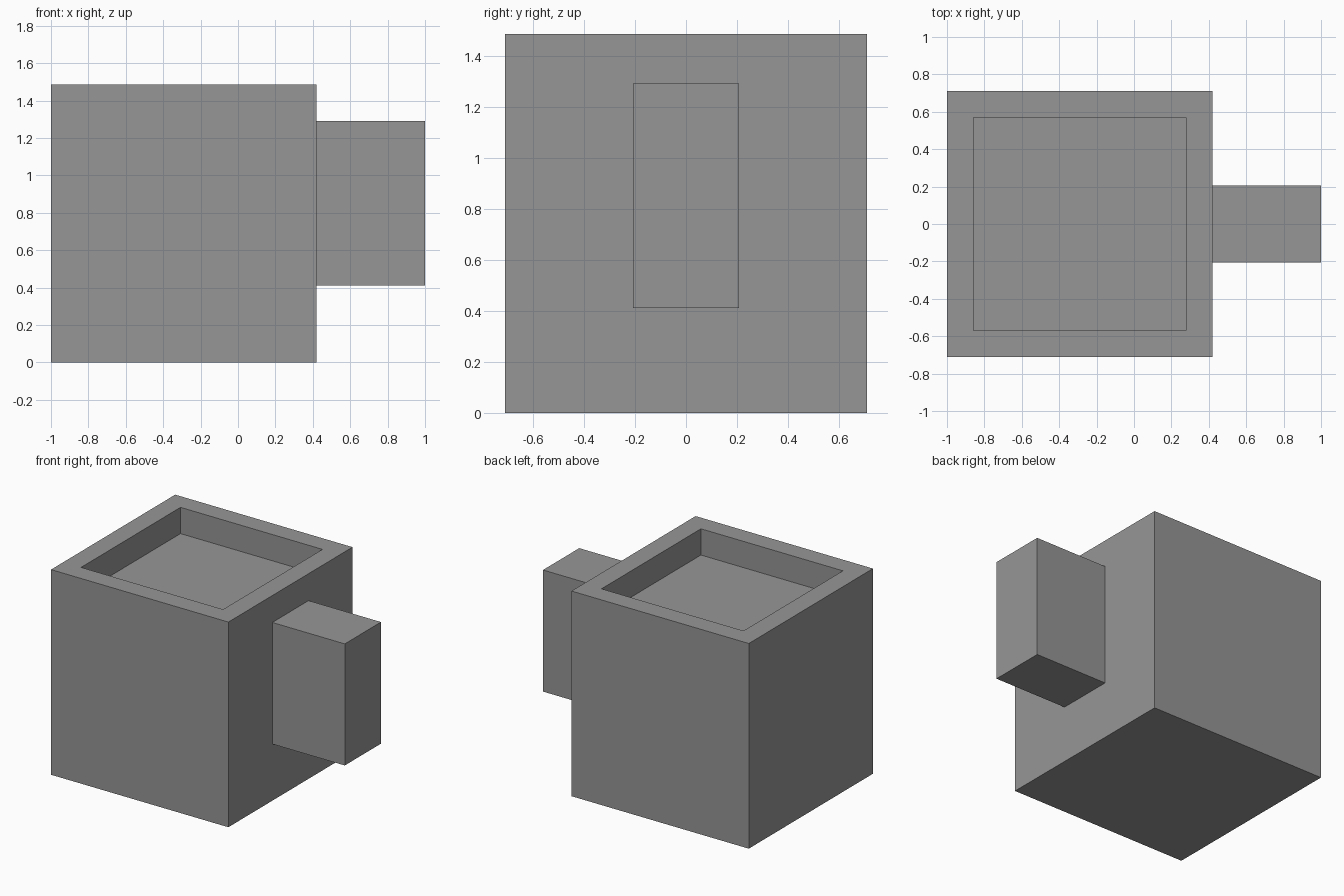
import bpy
import bmesh
from mathutils import Vector

cube = bpy.data.objects.get("Cube")
if cube:
    bpy.data.objects.remove(cube, do_unlink=True)

grey = bpy.data.materials.new("plain_grey")
grey.use_nodes = True
colour = (0.305, 0.305, 0.305, 1)
grey.diffuse_color = colour
grey.node_tree.nodes["Principled BSDF"].inputs["Base Color"].default_value = colour


def box_mesh(low, high):
    """Box between two opposite corners."""
    low, high = Vector(low), Vector(high)
    bm = bmesh.new()
    bmesh.ops.create_cube(bm, size=1)
    bmesh.ops.scale(bm, vec=high - low, verts=bm.verts)
    bmesh.ops.translate(bm, vec=(low + high) / 2, verts=bm.verts)
    return bm


def add_object(name, bm):
    bm.normal_update()
    mesh = bpy.data.meshes.new(name)
    bm.to_mesh(mesh)
    bm.free()
    mesh.materials.append(grey)
    obj = bpy.data.objects.new(name, mesh)
    bpy.context.collection.objects.link(obj)
    return obj


# Mug body: the top face is inset for the rim, then pushed down for the recess
body = box_mesh((-1, -0.71, 0), (0.42, 0.71, 1.485))
body.normal_update()
top = max(body.faces, key=lambda f: f.calc_center_median().z)
bmesh.ops.inset_region(body, faces=[top], thickness=0.2)
floor = bmesh.ops.extrude_discrete_faces(body, faces=[top])["faces"][0]
bmesh.ops.translate(body, vec=(0, 0, -0.19), verts=floor.verts)
add_object("mug_body", body)

# Solid block handle on the model's left side
add_object("handle", box_mesh((0.42, -0.207, 0.41), (1, 0.207, 1.29)))
